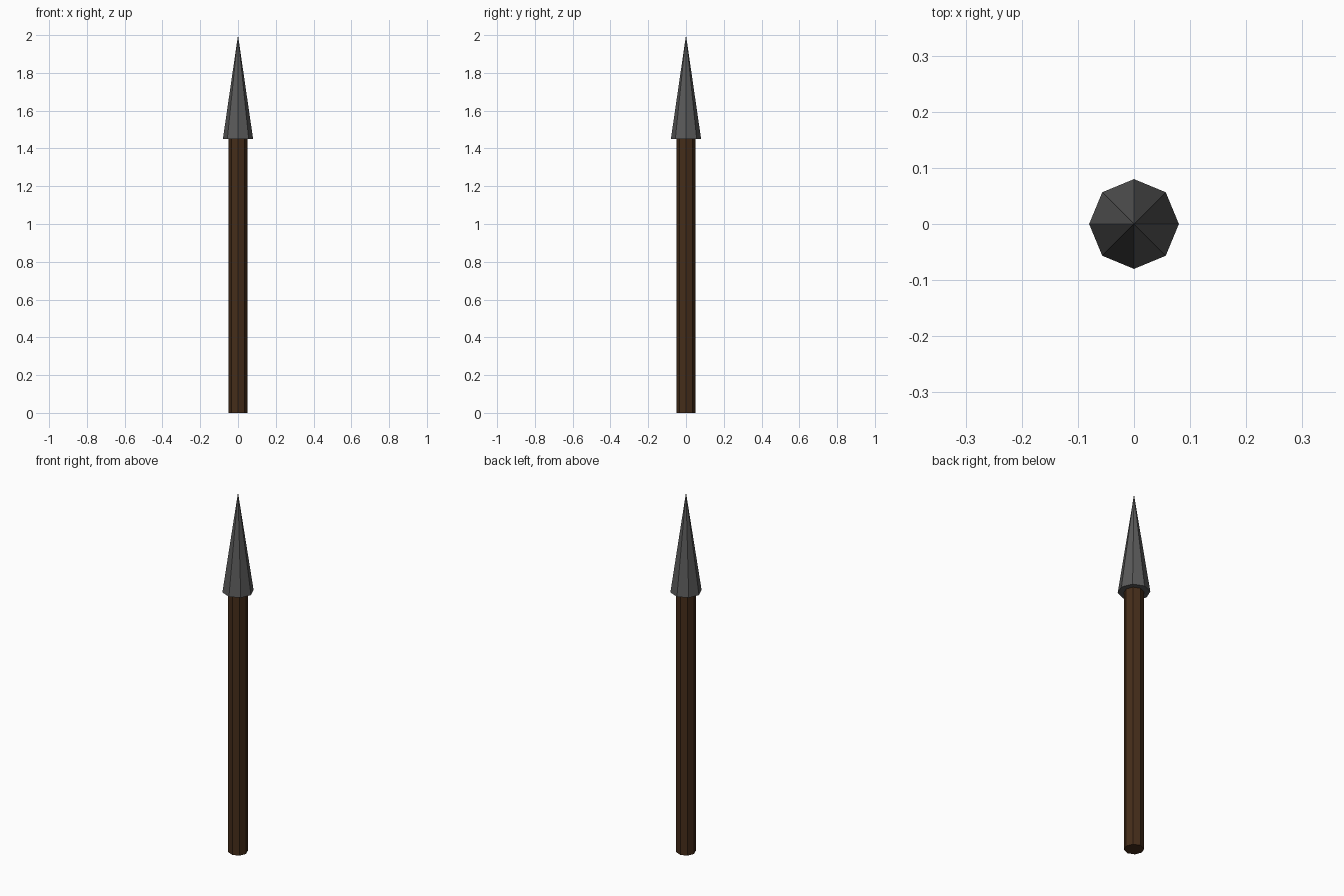
import bpy

if "Cube" in bpy.data.objects:
    bpy.data.objects.remove(bpy.data.objects["Cube"])

SIDES = 8


def material(name, color):
    mat = bpy.data.materials.new(name)
    mat.diffuse_color = (*color, 1)
    mat.use_nodes = True
    mat.node_tree.nodes["Principled BSDF"].inputs["Base Color"].default_value = mat.diffuse_color
    return mat


def tapered_part(name, r_bottom, r_top, z0, z1, mat):
    bpy.ops.mesh.primitive_cone_add(
        vertices=SIDES, radius1=r_bottom, radius2=r_top,
        depth=z1 - z0, location=(0, 0, (z0 + z1) / 2))
    obj = bpy.context.object
    obj.name = name
    obj.data.materials.append(mat)
    return obj


# Octagonal wooden shaft
tapered_part("shaft", 0.05, 0.05, 0, 1.45, material("dark_wood", (0.06, 0.026, 0.01)))

# Pointed metal head, wider than the shaft
tapered_part("spear_head", 0.08, 0, 1.45, 2.0, material("dark_metal", (0.1, 0.1, 0.1)))
